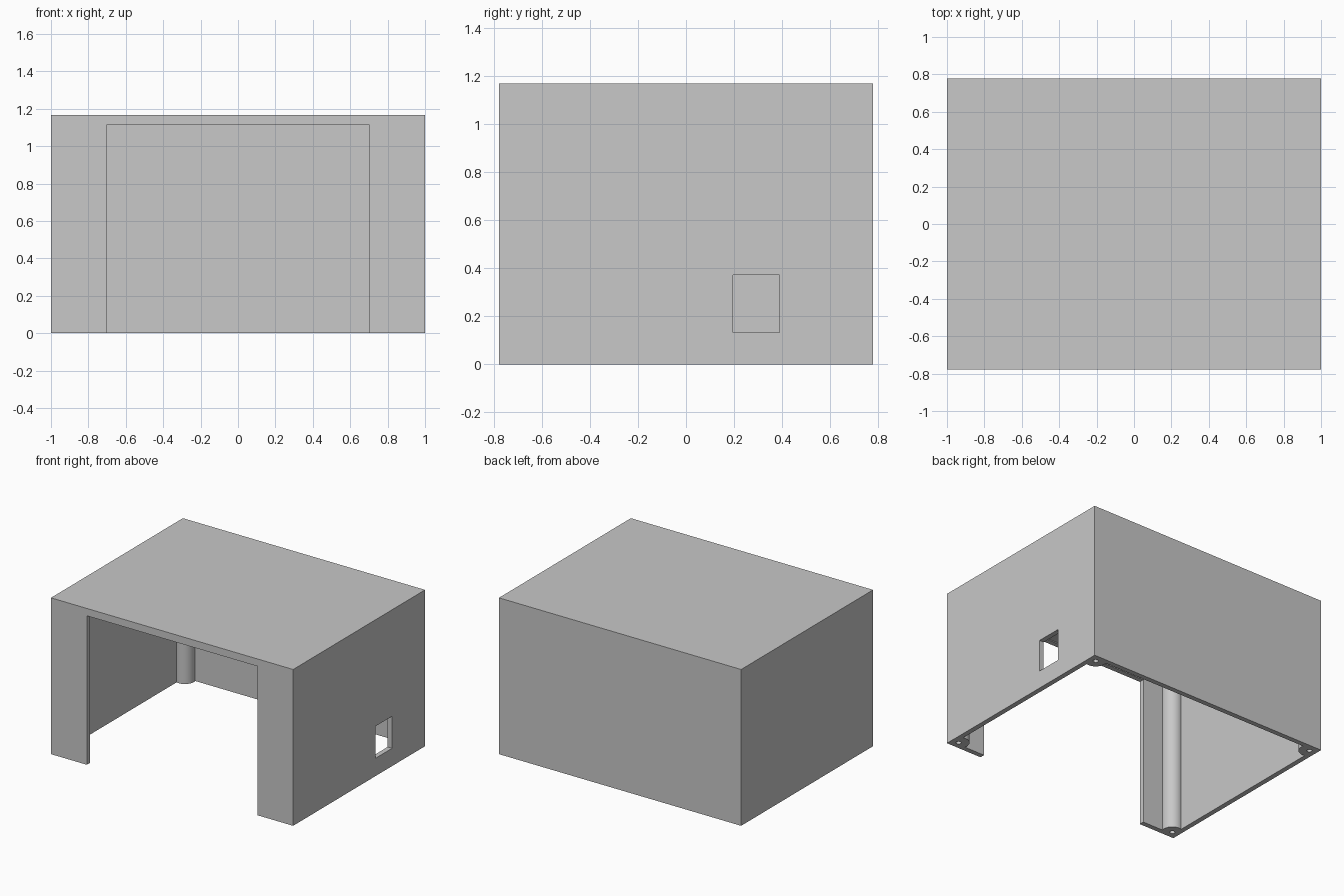
import bpy
from math import radians

if "Cube" in bpy.data.objects:
    bpy.data.objects.remove(bpy.data.objects["Cube"], do_unlink=True)

W, D, H = 1.0, 0.778, 1.167      # half width, half depth, height
WALL, CEILING = 0.037, 1.12
POST_INSET, POST_R, HOLE_R = 0.056, 0.074, 0.018

grey = bpy.data.materials.new("plain grey")
grey.use_nodes = True
grey.diffuse_color = (0.58, 0.58, 0.58, 1)
grey.node_tree.nodes["Principled BSDF"].inputs["Base Color"].default_value = (0.58, 0.58, 0.58, 1)


def box(name, x0, x1, y0, y1, z0, z1):
    bpy.ops.mesh.primitive_cube_add(size=1, location=((x0 + x1) / 2, (y0 + y1) / 2, (z0 + z1) / 2))
    ob = bpy.context.object
    ob.name = name
    ob.scale = (x1 - x0, y1 - y0, z1 - z0)
    bpy.ops.object.transform_apply(location=True, rotation=False, scale=True)
    ob.data.materials.append(grey)
    return ob


def cylinder(name, x, y, radius, z0, z1, sides):
    bpy.ops.mesh.primitive_cylinder_add(vertices=sides, radius=radius, depth=z1 - z0,
                                        location=(x, y, (z0 + z1) / 2))
    ob = bpy.context.object
    ob.name = name
    ob.data.materials.append(grey)
    return ob


def cut(target, cutter):
    mod = target.modifiers.new("cut", 'BOOLEAN')
    mod.operation, mod.solver, mod.object = 'DIFFERENCE', 'EXACT', cutter
    bpy.context.view_layer.objects.active = target
    bpy.ops.object.modifier_apply(modifier=mod.name)
    bpy.data.objects.remove(cutter, do_unlink=True)


corners = [(sx * (W - POST_INSET), sy * (D - POST_INSET)) for sx in (-1, 1) for sy in (-1, 1)]

# Hollow of the enclosure, leaving a round screw post in each corner
hollow = box("hollow", WALL - W, W - WALL, WALL - D, D - WALL, -0.1, CEILING)
for x, y in corners:
    cut(hollow, cylinder("post", x, y, POST_R, -0.2, H + 0.1, 48))

# Open-bottomed enclosure
shell = box("enclosure", -W, W, -D, D, 0, H)
cut(shell, hollow)

# Wide front opening and small side window
cut(shell, box("front_opening", -0.704, 0.704, -D - 0.1, -D + 0.08, -0.1, 1.112))
cut(shell, box("side_window", W - 0.08, W + 0.1, 0.196, 0.389, 0.133, 0.372))

# Screw holes in the posts
for x, y in corners:
    cut(shell, cylinder("screw_hole", x, y, HOLE_R, -0.1, 0.35, 24))

# Smooth posts, sharp box edges
bpy.ops.object.select_all(action='DESELECT')
shell.select_set(True)
bpy.context.view_layer.objects.active = shell
bpy.ops.object.shade_smooth_by_angle(angle=radians(30))
